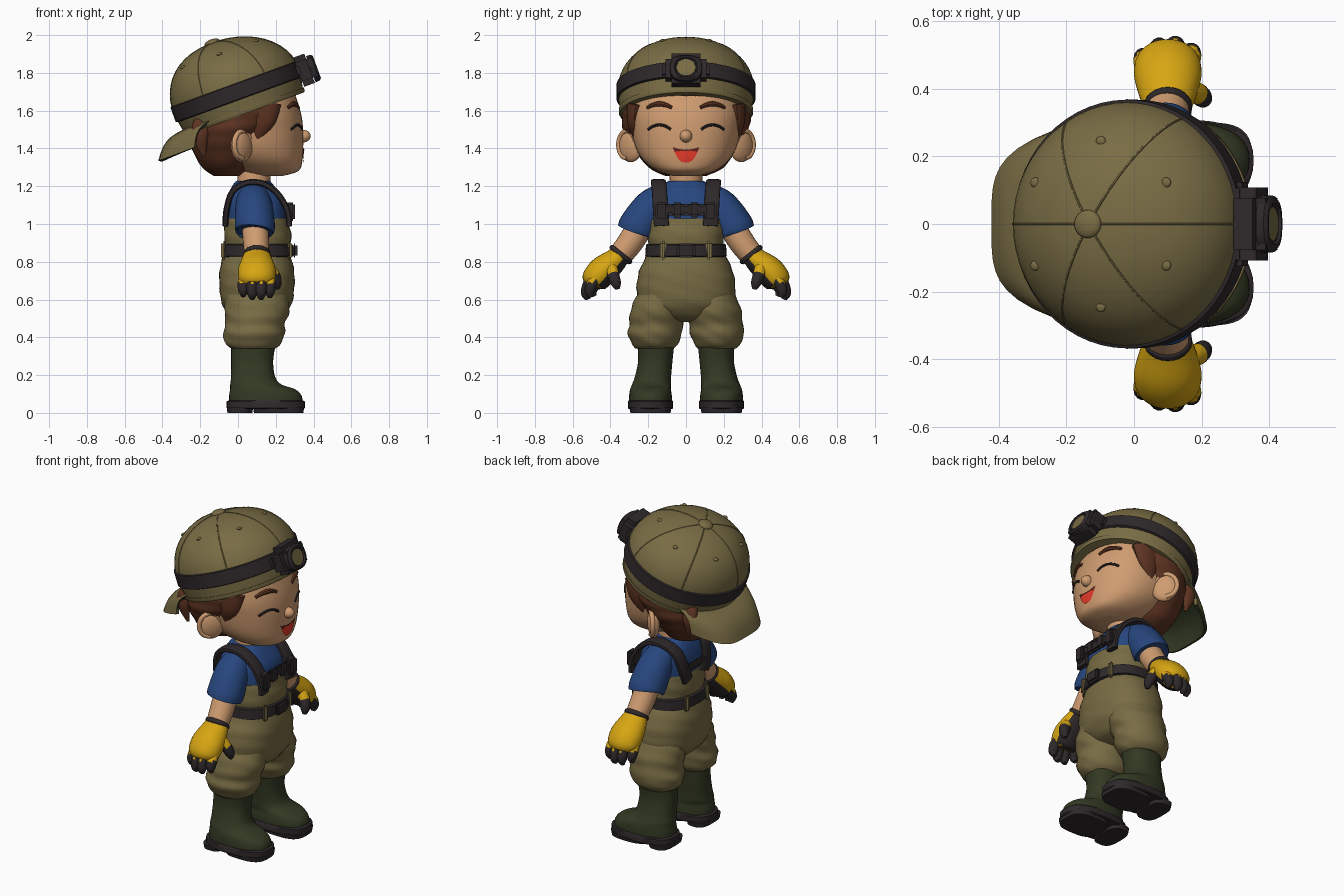
import bpy, bmesh, math
from math import sin, cos, pi
from mathutils import Vector, Matrix
from mathutils.bvhtree import BVHTree

if "Cube" in bpy.data.objects:
    bpy.data.objects.remove(bpy.data.objects["Cube"])

def material(name, *rgb):
    m = bpy.data.materials.new(name)
    m.use_nodes = True
    m.diffuse_color = (*rgb, 1)
    bsdf = m.node_tree.nodes["Principled BSDF"]
    bsdf.inputs["Base Color"].default_value = (*rgb, 1)
    bsdf.inputs["Roughness"].default_value = 0.8
    return m

olive = material("olive cloth", .19, .15, .058)
skin = material("skin", .63, .335, .165)
blue = material("blue shirt", .02, .062, .21)
yellow = material("yellow glove", .68, .38, .006)
black = material("dark rubber", .027, .021, .023)
green = material("green boot", .033, .041, .017)
brown = material("brown hair", .115, .035, .016)
red = material("red tongue", .85, .045, .025)
maroon = material("dark mouth", .12, .015, .012)

def finish(name, bm, mats, rule=None, place=None, angle=40):
    """Turn a bmesh into an object, with an optional face colour rule."""
    bmesh.ops.recalc_face_normals(bm, faces=bm.faces)
    if place:
        bm.transform(place)
    bm.normal_update()
    for f in bm.faces:
        f.smooth = True
        if rule:
            f.material_index = rule(f)
    me = bpy.data.meshes.new(name)
    bm.to_mesh(me)
    bm.free()
    me.set_sharp_from_angle(angle=math.radians(angle))
    for m in mats if isinstance(mats, tuple) else (mats,):
        me.materials.append(m)
    ob = bpy.data.objects.new(name, me)
    bpy.context.collection.objects.link(ob)
    return ob

def smooth_keys(keys, sub):
    """Catmull-Rom interpolation through tuples of numbers."""
    k = [Vector(p) for p in keys]
    out = []
    for i in range(len(k) - 1):
        a, b, c, d = k[max(i - 1, 0)], k[i], k[i + 1], k[min(i + 2, len(k) - 1)]
        for j in range(sub):
            t = j / sub
            out.append(b + (c - a) * (t / 2) + (a * 2 - b * 5 + c * 4 - d) * (t * t / 2)
                       + (b * 3 - a - c * 3 + d) * (t ** 3 / 2))
    return out + [k[-1]]

def rounded(a, power):
    c, s = cos(a), sin(a)
    return math.copysign(abs(c) ** (2 / power), c), math.copysign(abs(s) ** (2 / power), s)

def skin_rings(rings):
    bm = bmesh.new()
    vs = [[bm.verts.new(p) for p in r] for r in rings]
    n = len(vs[0])
    for a, b in zip(vs, vs[1:]):
        for i in range(n):
            bm.faces.new((a[i], a[(i + 1) % n], b[(i + 1) % n], b[i]))
    bm.faces.new(vs[0])
    bm.faces.new(vs[-1])
    return bm

def loft(name, keys, mat, power=2, sub=4, n=40, fold=0, **kw):
    """Stack of rounded rings: (z, centre x, centre y, radius x, radius y)."""
    rings = []
    for z, cx, cy, rx, ry in smooth_keys(keys, sub):
        ring = []
        for i in range(n):
            a = 2 * pi * i / n
            c, s = rounded(a, power)
            w = 1 + fold * sin(z * 75 + 2 * sin(2 * a) + 3 * a)
            ring.append((cx + rx * w * c, cy + ry * w * s, z))
        rings.append(ring)
    return finish(name, skin_rings(rings), mat, **kw)

def sweep(name, keys, mat, side=(1, 0, 0), flat=1, power=2, n=16, sub=4, **kw):
    """Tube through (x, y, z, radius), with the wide axis along side."""
    pts = smooth_keys(keys, sub)
    rings = []
    for i, p in enumerate(pts):
        t = (pts[min(i + 1, len(pts) - 1)] - pts[max(i - 1, 0)]).to_3d().normalized()
        u = Vector(side)
        u = (u - t * u.dot(t)).normalized()
        v = t.cross(u)
        prof = [rounded(2 * pi * j / n, power) for j in range(n)]
        rings.append([p.to_3d() + (u * c + v * s * flat) * p[3] for c, s in prof])
    return finish(name, skin_rings(rings), mat, **kw)

def box(name, at, size, mat, bevel=.012, place=Matrix()):
    bm = bmesh.new()
    bmesh.ops.create_cube(bm, size=1, matrix=Matrix.Diagonal((*size, 1)))
    bmesh.ops.bevel(bm, geom=bm.edges[:], offset=bevel, segments=2, affect='EDGES')
    return finish(name, bm, mat, place=place @ Matrix.Translation(at))

def ball(name, at, radii, mat, turn=0, place=Matrix()):
    bm = bmesh.new()
    bmesh.ops.create_uvsphere(bm, u_segments=24, v_segments=14, radius=1)
    m = place @ Matrix.Translation(at) @ Matrix.Rotation(turn, 4, 'Z') @ Matrix.Diagonal((*radii, 1))
    return finish(name, bm, mat, place=m)

# Head and hair
head = loft("head", [(1.255, .17, 0, .07, .07), (1.28, .17, 0, .15, .15), (1.33, .13, 0, .21, .22),
                     (1.4, .09, 0, .255, .265), (1.5, .07, 0, .275, .29), (1.6, .05, 0, .28, .305),
                     (1.75, .03, 0, .25, .28)], skin, power=2.2)
loft("hair", [(1.255, -.06, 0, .07, .11), (1.3, -.06, 0, .13, .2), (1.4, -.05, 0, .195, .275),
              (1.48, -.03, 0, .225, .325), (1.55, 0, 0, .255, .341), (1.62, .005, 0, .285, .337),
              (1.7, 0, 0, .31, .325)], brown, fold=.01)
sweep("neck", [(.08, 0, 1.17, .09), (.09, 0, 1.32, .085)], skin)
ball("nose", (.345, 0, 1.465), (.04, .033, .033), skin)
bm = bmesh.new()
bm.from_mesh(head.data)
tree = BVHTree.FromBMesh(bm)
bm.free()

def on_face(y, z, lift=0):
    return tree.ray_cast(Vector((1, y, z)), Vector((-1, 0, 0)))[0] + Vector((lift, 0, 0))

# Open smile, laid on the face
bm = bmesh.new()
rows = []
for i in range(17):
    u = i / 8 - 1
    top, low = 1.394 + .014 * u * u, 1.325 + .081 * abs(u) ** 2.6
    rows.append([bm.verts.new(on_face(.07 * u, low + (top - low) * j / 8, .006)) for j in range(9)])
for a, b in zip(rows, rows[1:]):
    for j in range(8):
        bm.faces.new((a[j], b[j], b[j + 1], a[j + 1]))
finish("smiling_mouth", bm, (red, maroon), rule=lambda f: int(f.calc_center_median().z > 1.386))

for s, tag in ((1, "left"), (-1, "right")):
    # Closed eyes, brows, ears and hair tufts
    eye, brow = [], []
    for i in range(9):
        u = i / 4 - 1
        eye.append((*on_face(s * (.14 + .06 * u), 1.525 - .025 * u * u), .0075))
        brow.append((*on_face(s * (.14 + .065 * u), 1.635 - .02 * u * u), .017 - .007 * abs(u)))
    sweep(tag + "_closed_eye", eye, black, n=8, sub=2)
    sweep(tag + "_brow", brow, brown, n=8, sub=2, flat=.9)
    ball(tag + "_ear", (.02, s * .292, 1.415), (.078, .035, .088), skin, turn=s * -.85)
    rim = [(.025 + .045 * cos(a), s * (.31 - .046 * cos(a)), 1.42 + .073 * sin(a), .014)
           for a in [pi * (.1 + i * .2) for i in range(8)]]
    sweep(tag + "_ear_rim", rim, skin, side=(0, 1, 0), n=10)
    sweep(tag + "_sideburn", [(.13, s * .265, 1.64, .1), (.12, s * .275, 1.54, .075),
                              (.1, s * .272, 1.45, .012)], brown, flat=.5)
    sweep(tag + "_hair_tuft", [(-.16, s * .21, 1.58, .055), (-.2, s * .25, 1.48, .048),
                               (-.18, s * .235, 1.36, .01)], brown, flat=.6)

# Cap, in a frame tipped up at the front, with its apex set back
tip = Matrix.Translation((-.007, 0, 1.7)) @ Matrix.Rotation(math.radians(-20), 4, 'Y')
DOME = .287

def dome(t):
    r, h = rounded(t, 2.12)
    return r, DOME * h, -.03 * h ** 2

def on_dome(t, a):
    r, h, shift = dome(t)
    return .352 * r * cos(a) + shift, .363 * r * sin(a), h

crown = [(-.12, 0, 0, .332, .347), (-.06, 0, 0, .344, .355)]
crown += [(h, x, 0, .35 * r + .002, .361 * r + .002) for r, h, x in (dome(pi / 2 * i / 16) for i in range(17))]
loft("cap_crown", crown, olive, sub=1, n=56, place=tip)
loft("cap_hem", [(-.125, 0, 0, .335, .35), (-.115, 0, 0, .341, .356), (-.1, 0, 0, .342, .356)],
     olive, sub=1, n=56, place=tip)
loft("lamp_strap", [(-.045, 0, 0, .346, .357), (-.04, 0, 0, .358, .368), (.04, 0, 0, .358, .368),
                    (.045, 0, 0, .346, .357)], black, sub=1, n=56, place=tip)
ball("cap_button", (-.033, 0, DOME + .002), (.042, .042, .018), olive, place=tip)
for k in range(6):
    a = k * pi / 3
    line = [(*on_dome(.1 + i * .14, a), .0035) for i in range(11)]
    sweep("cap_seam", line, olive, side=(-sin(a), cos(a), .01), n=6, sub=1, place=tip)
    ball("cap_eyelet", on_dome(.85, a + pi / 6), (.015, .015, .008), olive, place=tip)

# Brim at the back, dark underneath
bm = bmesh.new()
rows = []
for i in range(21):
    u = i / 10 - 1
    a = pi - u * 1.05
    inner = tip @ Vector((.325 * cos(a), .335 * sin(a), -.09))
    outer = Vector((-.422 + .19 * u ** 4, .28 * u, 1.335 + .07 * u ** 4))
    bulge = Vector((-.025, 0, .02))
    rows.append([bm.verts.new(inner.lerp(outer, j / 6) + bulge * sin(pi * j / 6)) for j in range(7)])
for a, b in zip(rows, rows[1:]):
    for j in range(6):
        bm.faces.new((a[j], a[j + 1], b[j + 1], b[j]))
bmesh.ops.recalc_face_normals(bm, faces=bm.faces)
if sum(f.normal.z for f in bm.faces) < 0:
    bmesh.ops.reverse_faces(bm, faces=bm.faces)
bmesh.ops.solidify(bm, geom=bm.faces[:], thickness=.018)
finish("cap_brim", bm, (olive, green), rule=lambda f: int(f.normal.z < -.2))

# Headlamp with a recessed lens
box("lamp_bracket", (.345, 0, -.005), (.06, .25, .09), black, .02, tip)
box("lamp_body", (.375, 0, -.015), (.12, .215, .165), black, .03, tip)
turn = tip @ Matrix.Translation((.43, 0, -.022)) @ Matrix.Rotation(pi / 2, 4, 'Y')
loft("lamp_ring", [(-.02, 0, 0, .074, .086), (.004, 0, 0, .072, .084), (.014, 0, 0, .062, .072),
                   (.014, 0, 0, .054, .06), (.006, 0, 0, .05, .054)], black, power=2.6, sub=1, place=turn)
loft("lamp_reflector", [(.004, 0, 0, .049, .052), (.008, 0, 0, .047, .05)], olive, sub=1, place=turn)
ball("lamp_lens", (.007, 0, 0), (.037, .039, .006), yellow, place=turn)

# Shirt, overalls and belt
loft("shirt", [(.95, .1, 0, .155, .185), (1.1, .095, 0, .155, .185), (1.17, .085, 0, .13, .165),
               (1.21, .08, 0, .105, .12), (1.228, .08, 0, .09, .093)], blue, power=2.7)
loft("overalls", [(.48, .1, 0, .05, .06), (.5, .1, 0, .12, .15), (.53, .1, 0, .155, .21), (.58, .1, 0, .186, .25),
                  (.66, .1, 0, .198, .262), (.75, .1, 0, .198, .248), (.83, .1, 0, .18, .212),
                  (.87, .105, 0, .172, .198), (.94, .105, 0, .178, .203), (1.0, .1, 0, .17, .2),
                  (1.03, .1, 0, .165, .195)], olive, power=2.3, fold=.01)
loft("belt", [(.825, .103, 0, .18, .205), (.83, .103, 0, .192, .216), (.89, .103, 0, .187, .212),
              (.895, .103, 0, .175, .2)], black, power=2.4, sub=1)
box("belt_buckle", (.3, 0, .86), (.03, .1, .075), black)
box("chest_strap", (.268, 0, 1.075), (.03, .24, .06), black)
box("back_strap", (-.065, 0, 1.07), (.025, .22, .05), black)

for s, tag in ((1, "left"), (-1, "right")):
    # Shoulder harness
    path = [(.27, .13, .99), (.262, .135, 1.07), (.21, .14, 1.16), (.13, .145, 1.215), (.04, .145, 1.217),
            (-.03, .13, 1.17), (-.06, .11, 1.08), (-.067, .08, 1.0)]
    sweep(tag + "_harness", [(x, s * y, z, .04) for x, y, z in path], black,
          side=(0, 1, 0), flat=.4, power=4)
    box(tag + "_harness_clip", (.275, s * .13, 1.065), (.055, .065, .1), black)
    box(tag + "_chest_clip", (.28, s * .045, 1.075), (.03, .06, .08), black)
    for x, y in ((.272, .12), (-.075, .1)):
        box(tag + "_belt_loop", (x, s * y, .86), (.03, .035, .1), olive)
    # Trouser leg
    y = s * .165
    loft(tag + "_trouser_leg", [(.34, .08, y, .115, .1), (.365, .08, y, .145, .122), (.42, .085, y, .163, .143),
                                (.47, .09, s * .158, .157, .142), (.53, .1, s * .15, .17, .146),
                                (.6, .1, s * .14, .166, .132), (.7, .1, s * .12, .14, .1)], olive, fold=.018)
    # Boot and sole
    y = s * .188
    loft(tag + "_boot", [(.04, .148, y, .195, .114), (.09, .145, y, .192, .113), (.125, .13, y, .172, .108),
                         (.15, .095, s * .183, .136, .103), (.19, .08, s * .175, .117, .096),
                         (.27, .075, s * .163, .111, .091), (.345, .08, s * .16, .116, .096),
                         (.36, .08, s * .16, .118, .098)], green, power=2.3)
    loft(tag + "_sole", [(.02, .147, y, .2, .115), (.025, .147, y, .207, .12), (.06, .147, y, .207, .12),
                         (.066, .147, y, .198, .115)], black, power=2.6, sub=1)
    for part, x, r in (("heel", .01, .07), ("toe", .215, .135)):
        loft(tag + "_" + part + "_tread", [(0, x, y, r - .004, .106), (.03, x, y, r, .112)],
             black, power=3, sub=1)
    # Arm
    sweep(tag + "_sleeve", [(.08, s * .1, 1.14, .085), (.085, s * .18, 1.085, .1), (.09, s * .255, .98, .106),
                            (.09, s * .266, .962, .097)], blue, n=28)
    sweep(tag + "_forearm", [(.09, s * .235, 1.0, .07), (.095, s * .29, .91, .069),
                             (.1, s * .355, .825, .063)], skin, n=24)
    # Glove with a dark palm
    sweep(tag + "_glove_cuff", [(.1, s * .336, .849, .064), (.1, s * .34, .844, .071), (.1, s * .349, .833, .072),
                                (.1, s * .353, .828, .064)], black, n=24)
    sweep(tag + "_glove_hand", [(.1, s * .343, .84, .068), (.1, s * .38, .803, .084), (.1, s * .44, .752, .1),
                                (.1, s * .485, .7, .092), (.1, s * .5, .675, .06)], (yellow, black), flat=.78,
          n=28, rule=lambda f: int(-s * f.normal.y * .8 - f.normal.z * .6 > .5))
    for i in range(4):
        x, drop, out = .028 + .047 * i, (.015, 0, 0, .01)[i], s * (-.03, 0, .005, -.015)[i]
        sweep(tag + "_finger", [(x, s * .475 + out, .73, .023), (x, s * .51 + out, .685, .03),
                                (x, s * .525 + out, .632 + drop, .027), (x, s * .515 + out, .602 + drop, .012)],
              (yellow, black), n=14, rule=lambda f: int(f.calc_center_median().z < .69 or s * f.normal.y < 0))
    sweep(tag + "_thumb", [(.15, s * .4, .78, .035), (.19, s * .385, .73, .032), (.205, s * .37, .685, .027),
                           (.205, s * .362, .655, .012)], (yellow, black), n=14,
          rule=lambda f: int(f.calc_center_median().z < .74))
